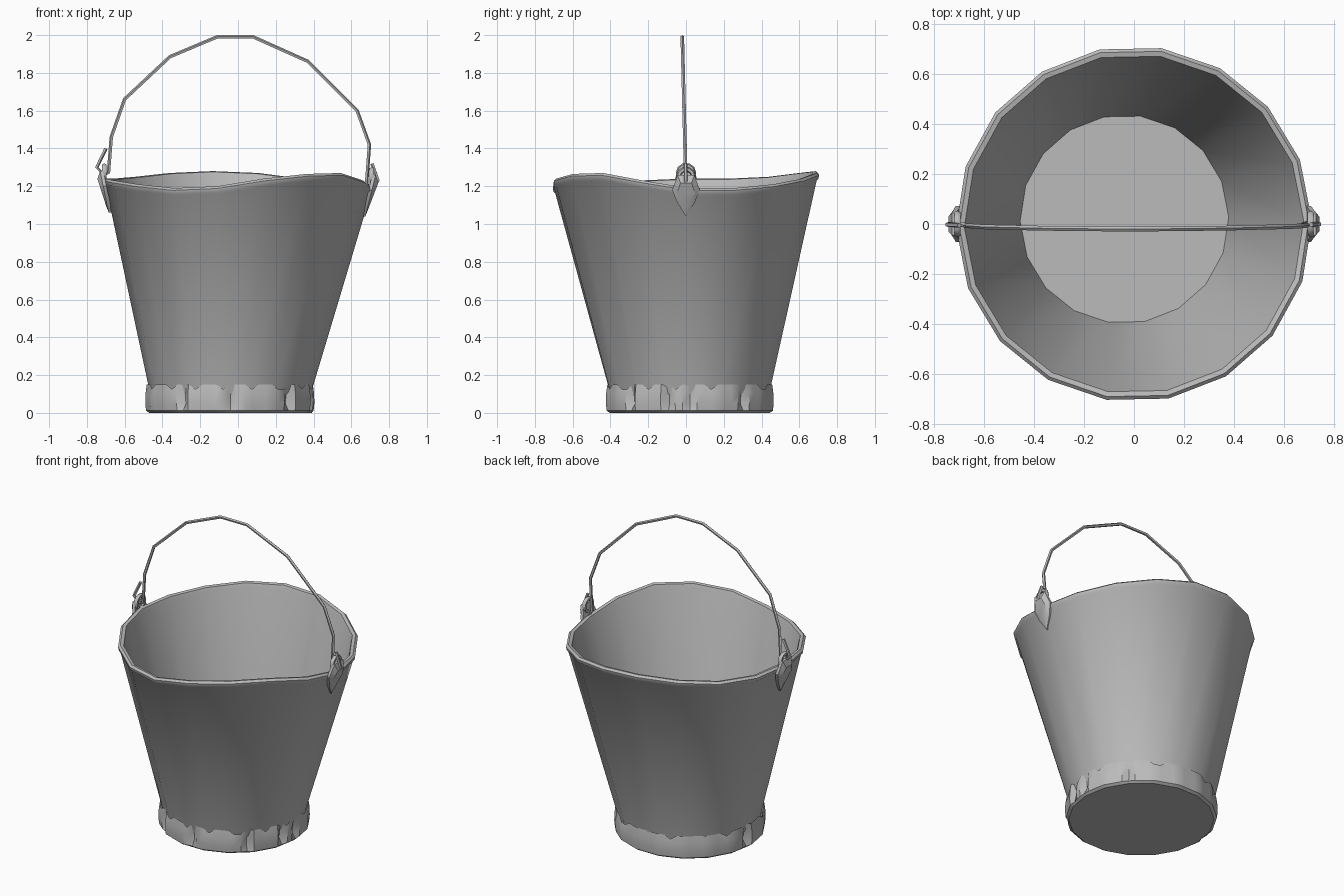
import bpy, bmesh, math
from mathutils import Vector

if "Cube" in bpy.data.objects:
    bpy.data.objects.remove(bpy.data.objects["Cube"])

steel = bpy.data.materials.new("grey_steel")
steel.use_nodes = True
GREY = (0.5, 0.5, 0.5, 1)
steel.diffuse_color = GREY
steel.node_tree.nodes["Principled BSDF"].inputs["Base Color"].default_value = GREY

BASE = Vector((-0.04, 0.02, 0))
SIDES = 18


def finish(name, bm, angle=40):
    bmesh.ops.recalc_face_normals(bm, faces=bm.faces)
    mesh = bpy.data.meshes.new(name)
    bm.to_mesh(mesh)
    bm.free()
    obj = bpy.data.objects.new(name, mesh)
    bpy.context.collection.objects.link(obj)
    mesh.materials.append(steel)
    bpy.ops.object.select_all(action="DESELECT")
    obj.select_set(True)
    bpy.context.view_layer.objects.active = obj
    bpy.ops.object.shade_smooth_by_angle(angle=math.radians(angle))
    return obj


def loft(bm, rings, cap_start=False, cap_end=False):
    """Skin a list of closed point loops with quads."""
    loops = [[bm.verts.new(p) for p in ring] for ring in rings]
    for a, b in zip(loops, loops[1:]):
        for i in range(len(a)):
            j = (i + 1) % len(a)
            bm.faces.new((a[i], a[j], b[j], b[i]))
    if cap_start:
        bm.faces.new(loops[0])
    if cap_end:
        bm.faces.new(loops[-1])


def rod(bm, path, radius, sides=5):
    """Sweep a small round section along a path."""
    path = [Vector(p) for p in path]
    rings = []
    for i, p in enumerate(path):
        t = (path[min(i + 1, len(path) - 1)] - path[max(i - 1, 0)]).normalized()
        u = t.cross(Vector((0, 1, 0))).normalized()
        v = t.cross(u)
        rings.append([p + radius * (u * math.cos(a) + v * math.sin(a))
                      for a in (math.tau * k / sides for k in range(sides))])
    loft(bm, rings, True, True)


# Pail wall: battered rim, leaning cone, rolled lip, inner shell and floor
rim_heights = [1.19, 1.19, 1.21, 1.24, 1.27, 1.28, 1.27, 1.25, 1.24,
               1.24, 1.23, 1.21, 1.19, 1.2, 1.24, 1.265, 1.27, 1.23]


def wall_ring(t, offset, drop=0.0):
    """Ring at fraction t from foot to rim, moved outward by offset."""
    ring = []
    for k, top in enumerate(rim_heights):
        a = math.tau * k / SIDES + 0.02
        out = Vector((math.cos(a), math.sin(a), 0))
        low = BASE + out * 0.425 + Vector((0, 0, 0.1))
        high = out * 0.7 + Vector((0, 0, top))
        ring.append(low.lerp(high, t) + out * offset - Vector((0, 0, drop)))
    return ring


bm = bmesh.new()
loft(bm, [wall_ring(0, 0), wall_ring(1, 0, 0.04), wall_ring(1, 0.01, 0.03),
          wall_ring(1, 0.013, 0.012), wall_ring(1, 0, 0),
          wall_ring(1, -0.02, 0.004), wall_ring(1, -0.027, 0.025),
          wall_ring(0.04, -0.018)], cap_end=True)
finish("pail_wall", bm)

# Foot band: torn upper edge with a few dents
COUNT = 72
notches = {3, 12, 13, 22, 31, 40, 45, 49, 53, 57, 61, 62, 66, 70}
dents = {0, 8, 35, 47, 54, 63, 69}
bm = bmesh.new()
rings = []
for radius, z, dented in ((0.43, 0, 0), (0.447, 0.012, 0.2), (0.451, 0.05, 1),
                          (0.45, 0.1, 0.8), (0.443, 0.15, 0.3)):
    ring = []
    for k in range(COUNT):
        # Keep flat facets between the main corners
        a = math.tau * k / COUNT
        step = math.tau / SIDES
        flat = math.cos(step / 2) / math.cos(a % step - step / 2)
        r = radius * flat - (0.035 * dented if k in dents else 0)
        h = z - (0.025 if z > 0.12 and k in notches else 0)
        ring.append(BASE + Vector((r * math.cos(a), r * math.sin(a), h)))
    rings.append(ring)
loft(bm, rings, cap_start=True)
finish("foot_band", bm, 35)

# Bail handle: hand-bent wire with hooked ends
bail_points = [(-0.7, 1.4), (-0.748, 1.3), (-0.71, 1.26), (-0.685, 1.27),
               (-0.67, 1.46), (-0.6, 1.66), (-0.36, 1.885), (-0.11, 1.99),
               (0.08, 1.99), (0.37, 1.86), (0.63, 1.6), (0.695, 1.42),
               (0.68, 1.22), (0.7, 1.18), (0.742, 1.23), (0.71, 1.32)]
bm = bmesh.new()
rod(bm, [(x, -0.02 * max(0, z - 1.2) / 0.8, z) for x, z in bail_points], 0.01)
finish("bail_handle", bm, 60)

# Lugs: leaf-shaped plate on the wall carrying an eye for the handle
leaf = [(0, 0), (0.045, 0.07), (0.073, 0.14), (0.058, 0.18), (0.045, 0.22)]
outline = leaf + [(-y, z) for y, z in reversed(leaf[1:])]
for name, side, foot, slope, lift in (("left", 1, 0.668, 0.25, 1.04),
                                      ("right", -1, 0.678, 0.21, 1.06)):
    bm = bmesh.new()
    layers = []
    for depth, size in ((-0.012, 1), (0.006, 1), (0.02, 0.65)):
        layers.append([(side * (foot + slope * z + depth), y * size,
                        lift + 0.1 + (z - 0.1) * size) for y, z in outline])
    loft(bm, layers, True, True)
    finish(name + "_lug", bm, 30)

    # Eye ring standing over the rim
    bm = bmesh.new()
    rings = []
    for k in range(11):
        a = math.tau * k / 10
        c = Vector((side * 0.708, 0, lift + 0.21))
        out = Vector((0, math.cos(a), math.sin(a)))
        rings.append([c + out * (0.04 + 0.014 * math.cos(b))
                      + Vector((0.014 * math.sin(b), 0, 0))
                      for b in (math.tau * i / 6 for i in range(6))])
    loft(bm, rings)
    bmesh.ops.remove_doubles(bm, verts=bm.verts, dist=0.0005)
    finish(name + "_eye", bm, 60)
